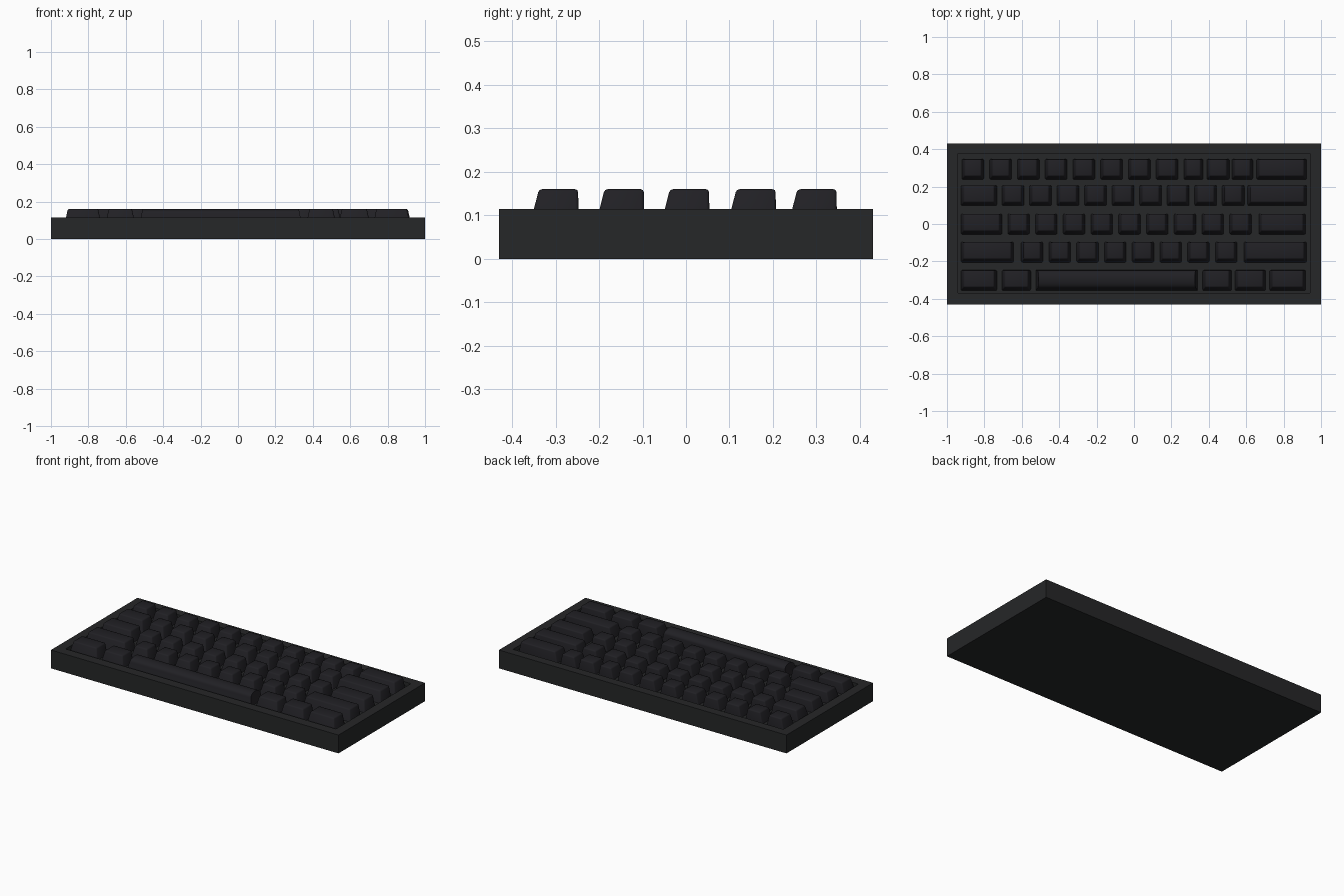
import bpy, bmesh, math

if "Cube" in bpy.data.objects:
    bpy.data.objects.remove(bpy.data.objects["Cube"])

FLOOR, RIM, TOP = 0.09, 0.115, 0.16


def material(name, rgb):
    m = bpy.data.materials.new(name)
    m.diffuse_color = (*rgb, 1)
    m.use_nodes = True
    m.node_tree.nodes["Principled BSDF"].inputs["Base Color"].default_value = m.diffuse_color
    return m


case_mat = material("case_charcoal", (0.019, 0.020, 0.021))
key_mat = material("key_charcoal", (0.015, 0.0145, 0.018))


def finish(bm, name, mat):
    bmesh.ops.recalc_face_normals(bm, faces=bm.faces[:])
    me = bpy.data.meshes.new(name)
    bm.to_mesh(me)
    bm.free()
    ob = bpy.data.objects.new(name, me)
    bpy.context.collection.objects.link(ob)
    me.materials.append(mat)
    return ob


def rect(bm, x0, x1, y0, y1, z):
    return [bm.verts.new(p) for p in ((x0, y0, z), (x1, y0, z), (x1, y1, z), (x0, y1, z))]


def bridge(bm, a, b):
    for i in range(4):
        j = (i + 1) % 4
        bm.faces.new((a[i], a[j], b[j], b[i]))


# Case: solid tray with a shallow recess in the top
bm = bmesh.new()
rings = [rect(bm, -1, 1, -0.43, 0.43, 0), rect(bm, -1, 1, -0.43, 0.43, RIM),
         rect(bm, -0.94, 0.94, -0.37, 0.376, RIM), rect(bm, -0.94, 0.94, -0.37, 0.376, FLOOR)]
for a, b in zip(rings, rings[1:]):
    bridge(bm, a, b)
bm.faces.new(rings[0])
bm.faces.new(rings[-1])
finish(bm, "case", case_mat)


def keycap(name, x0, x1, profile, bevel):
    """Extrude a front-to-back profile across x, narrowing towards the top."""
    bm = bmesh.new()
    sides = []
    for x, s in ((x0, 1), (x1, -1)):
        sides.append([bm.verts.new((x + s * 0.015 * (z - FLOOR) / (TOP - FLOOR), y, z))
                      for y, z in profile])
    n = len(profile)
    for i in range(n):
        j = (i + 1) % n
        bm.faces.new((sides[0][i], sides[0][j], sides[1][j], sides[1][i]))
    for s in sides:
        bm.faces.new(s)
    bmesh.ops.recalc_face_normals(bm, faces=bm.faces[:])
    if bevel:
        edges = [e for e in bm.edges if max(v.co.z for v in e.verts) > FLOOR + 0.01]
        bmesh.ops.bevel(bm, geom=edges, offset=bevel, segments=2, profile=0.5, affect='EDGES')
    ob = finish(bm, name, key_mat)
    bpy.ops.object.select_all(action='DESELECT')
    bpy.context.view_layer.objects.active = ob
    ob.select_set(True)
    bpy.ops.object.shade_smooth_by_angle(angle=math.radians(50))
    return ob


def run(first, pitch, count, width=0.118):
    return [(first + i * pitch, first + i * pitch + width) for i in range(count)]


# Key rows: front edge at the recess floor, then spans along x
P = 0.1483
rows = {
    "number": (0.238, run(-0.92, P, 8) + [(0.266, 0.37), (0.39, 0.51), (0.523, 0.635), (0.655, 0.923)]),
    "upper": (0.098, [(-0.925, -0.733)] + run(-0.706, 0.1472, 9) + [(0.608, 0.923)]),
    "home": (-0.055, [(-0.925, -0.705)] + run(-0.675, P, 9, 0.116) + [(0.667, 0.918)]),
    "lower": (-0.205, [(-0.925, -0.643)] + run(-0.603, P, 8, 0.116) + [(0.587, 0.923)]),
    "bottom": (-0.356, [(-0.925, -0.733), (-0.706, -0.552), (0.367, 0.522), (0.54, 0.704), (0.725, 0.918)]),
}
DEPTH = 0.109
for row, (y, spans) in rows.items():
    profile = [(y, FLOOR), (y + DEPTH, FLOOR), (y + DEPTH - 0.001, TOP), (y + 0.018, TOP)]
    for i, (x0, x1) in enumerate(spans):
        keycap(f"{row}_key_{i + 1}", x0, x1, profile, 0.007)

# Space bar: same footprint with a softly arched top
y = rows["bottom"][0]
arch = [(y + 0.061 + 0.047 * math.cos(t), 0.135 + 0.025 * math.sin(t))
        for t in [math.pi * k / 12 for k in range(13)]]
keycap("space_bar", -0.525, 0.34, [(y, FLOOR), (y + DEPTH, FLOOR)] + arch, 0)
